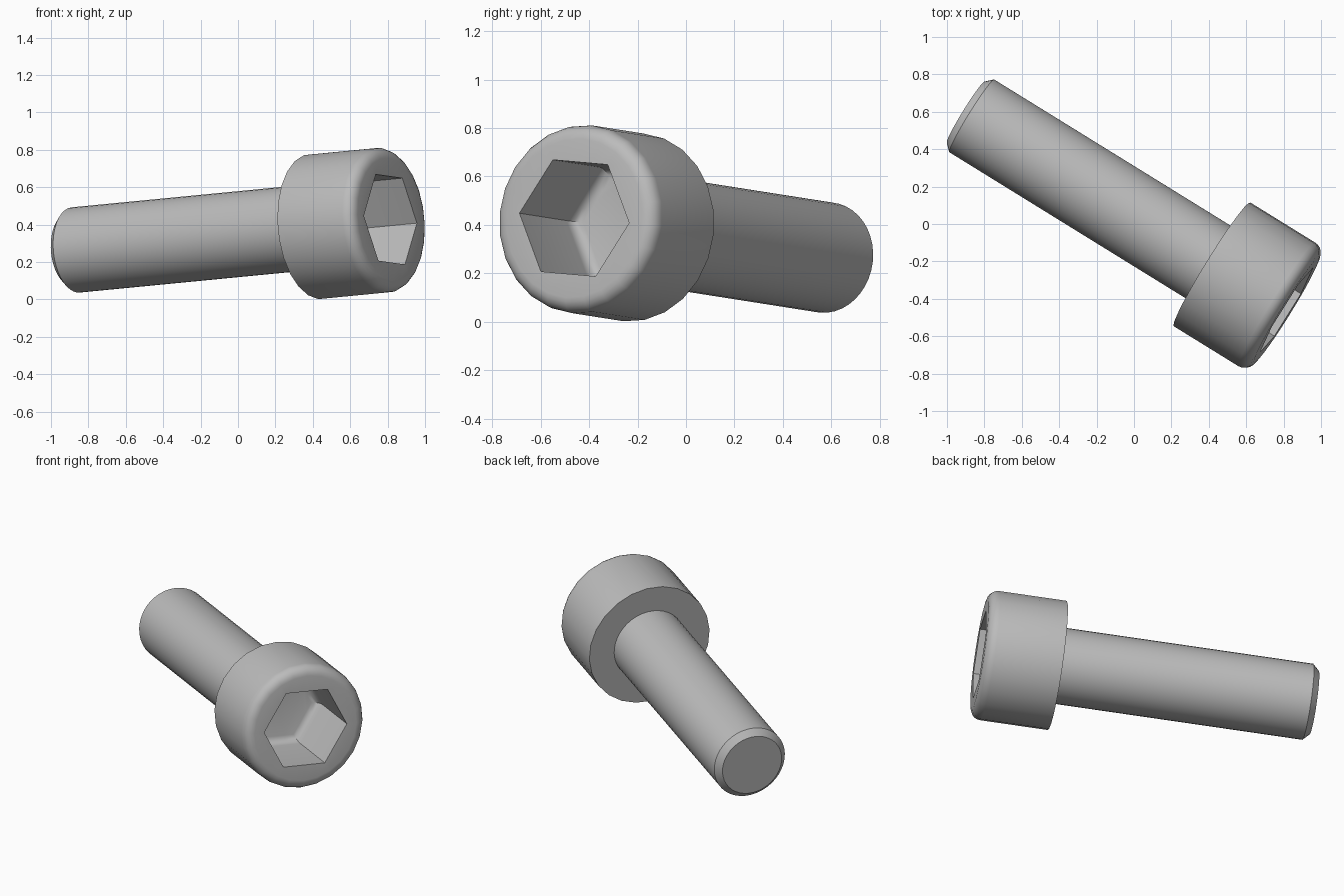
import bpy, bmesh, math
from mathutils import Matrix, Vector

cube = bpy.data.objects.get("Cube")
if cube:
    bpy.data.objects.remove(cube, do_unlink=True)

# Material
steel = bpy.data.materials.new("grey steel")
steel.use_nodes = True
GREY = (0.5, 0.5, 0.5, 1)
steel.diffuse_color = GREY
steel.node_tree.nodes["Principled BSDF"].inputs["Base Color"].default_value = GREY

# Tilted frame: local z runs from the tip of the shaft to the head
axis = Vector((1, -0.618, 0.097)).normalized()
side = Vector((-axis.y, axis.x, 0)).normalized()
up = axis.cross(side)
frame = Matrix((side, up, axis)).transposed().to_4x4()
frame = Matrix.Translation((0, 0.042, 0.349)) @ frame @ Matrix.Rotation(math.radians(-4.3), 4, "Z")


def circle(a):
    return 1.0


def hexagon(a):
    """Radius of a unit hexagon (corner radius 1) at angle a."""
    sector = math.pi / 3
    return math.cos(sector / 2) / math.cos(a % sector - sector / 2)


def loft(name, rings, sides):
    """Skin a stack of (shape, radius, height) rings and cap both ends."""
    bm = bmesh.new()
    loops = []
    for shape, radius, z in rings:
        loop = []
        for i in range(sides):
            a = math.tau * i / sides
            r = radius * shape(a)
            loop.append(bm.verts.new((r * math.cos(a), r * math.sin(a), z)))
        loops.append(loop)
    for low, high in zip(loops, loops[1:]):
        for i in range(sides):
            j = (i + 1) % sides
            bm.faces.new((low[i], low[j], high[j], high[i]))
    bm.faces.new(loops[0][::-1])
    bm.faces.new(loops[-1])
    bmesh.ops.recalc_face_normals(bm, faces=bm.faces)
    mesh = bpy.data.meshes.new(name)
    bm.to_mesh(mesh)
    bm.free()
    mesh.materials.append(steel)
    obj = bpy.data.objects.new(name, mesh)
    obj.matrix_world = frame
    bpy.context.collection.objects.link(obj)
    bpy.ops.object.select_all(action="DESELECT")
    obj.select_set(True)
    bpy.context.view_layer.objects.active = obj
    bpy.ops.object.shade_smooth_by_angle(angle=math.radians(30))
    return obj


def arc(steps):
    """Sine and cosine pairs over a quarter turn."""
    for k in range(steps + 1):
        a = math.pi / 2 * k / steps
        yield math.sin(a), math.cos(a)


# Shaft with a chamfered tip
SHAFT_R, TIP, SEAT = 0.229, -1.061, 0.492
loft("shaft", [(circle, 0.192, TIP), (circle, SHAFT_R, TIP + 0.038),
               (circle, SHAFT_R, SEAT + 0.02)], 40)

# Head: rounded front rim, then a hexagonal socket with a filleted floor
HEAD_R, FACE, RIM = 0.39, 0.961, 0.06
SOCKET_R, WALL_END, FILLET = 0.268, 0.59, 0.05
head = [(circle, HEAD_R, SEAT)]
head += [(circle, HEAD_R - RIM + RIM * c, FACE - RIM + RIM * s) for s, c in arc(5)]
head.append((hexagon, SOCKET_R, FACE))
head += [(hexagon, SOCKET_R - FILLET + FILLET * c, WALL_END - FILLET * s) for s, c in arc(4)]
loft("socket_head", head, 24)
